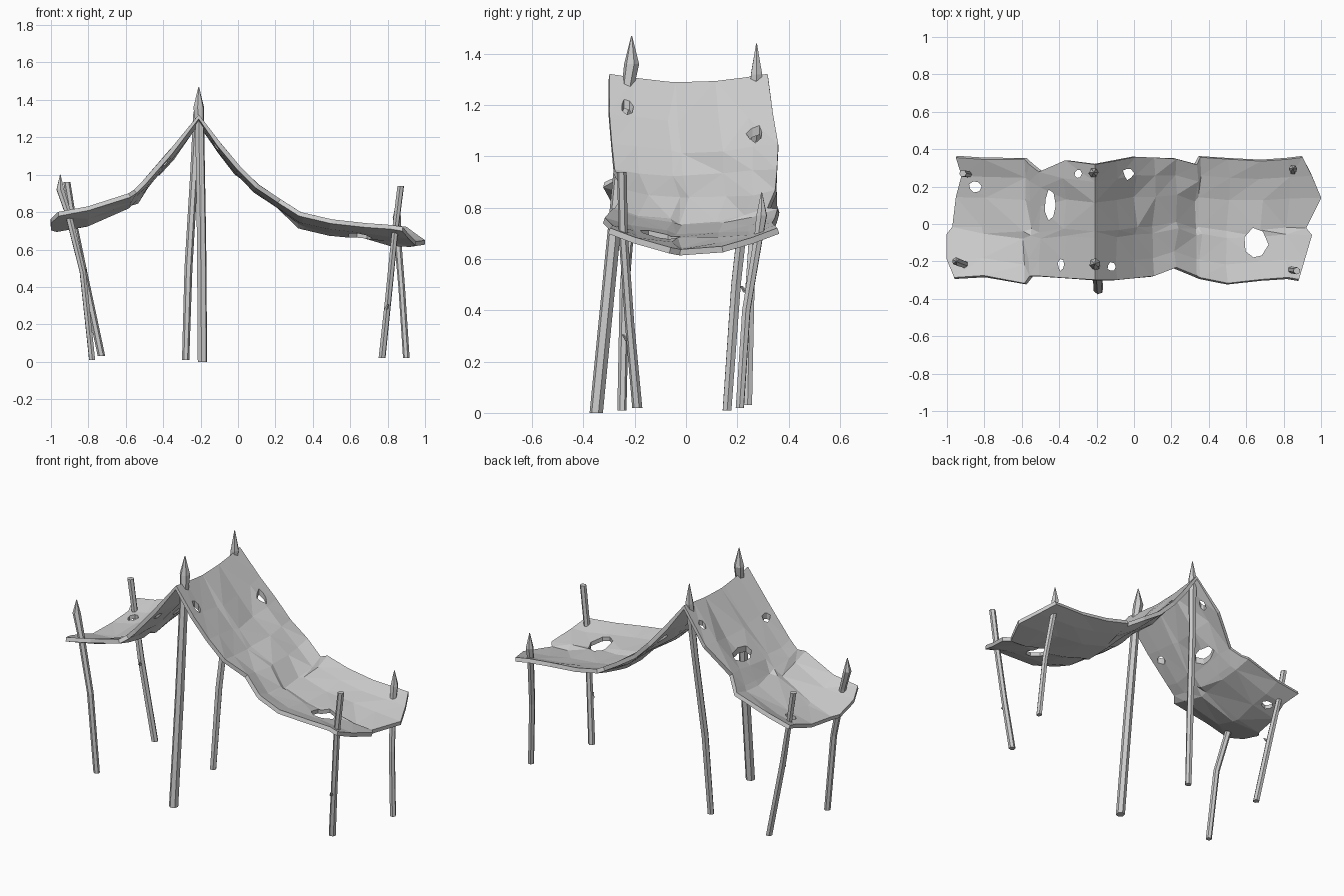
import bpy, bmesh, math, random
from mathutils import Vector

random.seed(4)
if bpy.data.objects.get("Cube"):
    bpy.data.objects.remove(bpy.data.objects["Cube"], do_unlink=True)

grey = bpy.data.materials.new("plain_grey")
grey.use_nodes = True
colour = (0.6, 0.6, 0.6, 1)
grey.diffuse_color = colour
grey.node_tree.nodes["Principled BSDF"].inputs["Base Color"].default_value = colour


def finish(bm, name):
    bmesh.ops.recalc_face_normals(bm, faces=bm.faces[:])
    mesh = bpy.data.meshes.new(name)
    bm.to_mesh(mesh)
    bm.free()
    mesh.materials.append(grey)
    obj = bpy.data.objects.new(name, mesh)
    bpy.context.collection.objects.link(obj)
    return obj


def loft(bm, rings):
    # Skin closed rings of points and cap both ends
    rings = [[bm.verts.new(p) for p in ring] for ring in rings]
    n = len(rings[0])
    for a, b in zip(rings, rings[1:]):
        for i in range(n):
            j = (i + 1) % n
            bm.faces.new((a[i], a[j], b[j], b[i]))
    bm.faces.new(rings[0])
    bm.faces.new(rings[-1])


def ring(centre, radius, sides, turn=0.0):
    return [Vector(centre) + Vector((math.cos(turn + i * math.tau / sides),
                                     math.sin(turn + i * math.tau / sides), 0)) * radius
            for i in range(sides)]


# Hide cloth: stations along the length (x, front y, back y, edge height, sag)
stations = [
    (-.96, -.29, .36, .79, .09), (-.8, -.28, .35, .82, .09), (-.58, -.32, .35, .89, .06),
    (-.55, -.28, .32, .91, .05), (-.5, -.28, .28, .96, .03), (-.36, -.29, .34, 1.12, .03),
    (-.21, -.3, .32, 1.31, .035), (-.1, -.3, .34, 1.16, .03), (0, -.29, .36, 1.04, .03),
    (.1, -.28, .355, .94, .03), (.22, -.235, .35, .86, .04), (.33, -.28, .32, .79, .06),
    (.35, -.29, .36, .785, .06), (.5, -.32, .35, .75, .07), (.68, -.3, .34, .73, .07),
    (.82, -.29, .35, .72, .085), (.9, -.3, .36, .71, .09)]
rows = (0, .15, .36, .42, .67, .85, 1)
left_end = (-.96, -1, -1, -.97, -.95, -.92, -.95)
right_end = (.88, .91, .95, .92, 1, .95, .9)

bm = bmesh.new()
grid = []
for s, (x, front, back, edge, sag) in enumerate(stations):
    line = []
    for r, t in enumerate(rows):
        px = left_end[r] if s == 0 else right_end[r] if s == len(stations) - 1 else x
        inner = 0 < r < len(rows) - 1 and 0 < s < len(stations) - 1
        z = edge - sag * (1 - abs(2 * t - 1) ** 1.5)
        if inner and s != 6:
            px += random.uniform(-.012, .012)
            z += random.uniform(-.01, .01)
        line.append(bm.verts.new((px, front + (back - front) * t, z)))
    grid.append(line)
for a, b in zip(grid, grid[1:]):
    for i in range(len(rows) - 1):
        bm.faces.new((a[i], b[i], b[i + 1], a[i + 1]))
bmesh.ops.triangulate(bm, faces=bm.faces[:])
cloth = finish(bm, "cloth_canopy")
solid = cloth.modifiers.new("thickness", 'SOLIDIFY')
solid.thickness = .024
solid.offset = 0

# Torn holes: ragged upright cutters (x, y, half width, half depth, height)
holes = [(.65, -.11, .065, .09, .7), (-.45, .1, .03, .08, 1), (-.85, .2, .035, .03, .77),
         (-.39, -.22, .02, .03, 1.05), (-.3, .27, .02, .025, 1.17),
         (-.03, .27, .03, .035, 1.06), (-.12, -.23, .022, .025, 1.18)]
bm = bmesh.new()
for x, y, w, d, z in holes:
    ragged = [random.uniform(.75, 1.1) for _ in range(7)]
    shape = [(x + w * k * math.cos(i * math.tau / 7), y + d * k * math.sin(i * math.tau / 7))
             for i, k in enumerate(ragged)]
    loft(bm, [[(px, py, z + h) for px, py in shape] for h in (-.2, .2)])
cutter = finish(bm, "hole_cutter")
cutter.hide_render = True
cut = cloth.modifiers.new("holes", 'BOOLEAN')
cut.object = cutter
cut.operation = 'DIFFERENCE'
cut.solver = 'EXACT'
bpy.context.view_layer.objects.active = cloth
cloth.select_set(True)
for modifier in ("thickness", "holes"):
    bpy.ops.object.modifier_apply(modifier=modifier)
bpy.data.objects.remove(cutter, do_unlink=True)


# Poles: bent hexagonal stakes listed from the foot up, with an optional carved point
def pole(name, path, radius, spike=0.0, twig=None):
    bm = bmesh.new()
    turn = random.random()
    rings = [ring(p, radius * random.uniform(.92, 1.08), 6, turn) for p in path]
    if spike:
        top = Vector(path[-1])
        rings[-1] = ring(top, radius * 1.2, 6, turn)
        rings.append(ring(top + Vector((0, 0, spike)), .002, 6, turn))
    loft(bm, rings)
    if twig:
        base = Vector(twig)
        loft(bm, [ring(base, .012, 5), ring(base + Vector((.012, -.02, .025)), .006, 5)])
    finish(bm, name)


pole("ridge_pole_front", [(-.19, -.35, 0), (-.195, -.285, .66), (-.205, -.225, 1.28),
                          (-.21, -.212, 1.36)], .025, .11)
pole("ridge_pole_back", [(-.28, .16, .01), (-.265, .195, .5), (-.235, .25, 1.0),
                         (-.215, .275, 1.32)], .021, .12)
pole("right_pole_front", [(-.78, -.25, .01), (-.83, -.24, .48), (-.91, -.215, .8),
                          (-.95, -.2, .92)], .019, .08)
pole("right_pole_back", [(-.73, .24, .03), (-.83, .25, .5), (-.88, .265, .75),
                         (-.915, .27, .96)], .019, twig=(-.825, .235, .47))
pole("left_pole_front", [(.77, -.19, .02), (.805, -.22, .35), (.84, -.245, .7),
                         (.87, -.25, .94)], .019, twig=(.79, -.225, .28))
pole("left_pole_back", [(.9, .21, .02), (.875, .235, .4), (.85, .285, .7),
                        (.85, .295, .77)], .019, .09)
